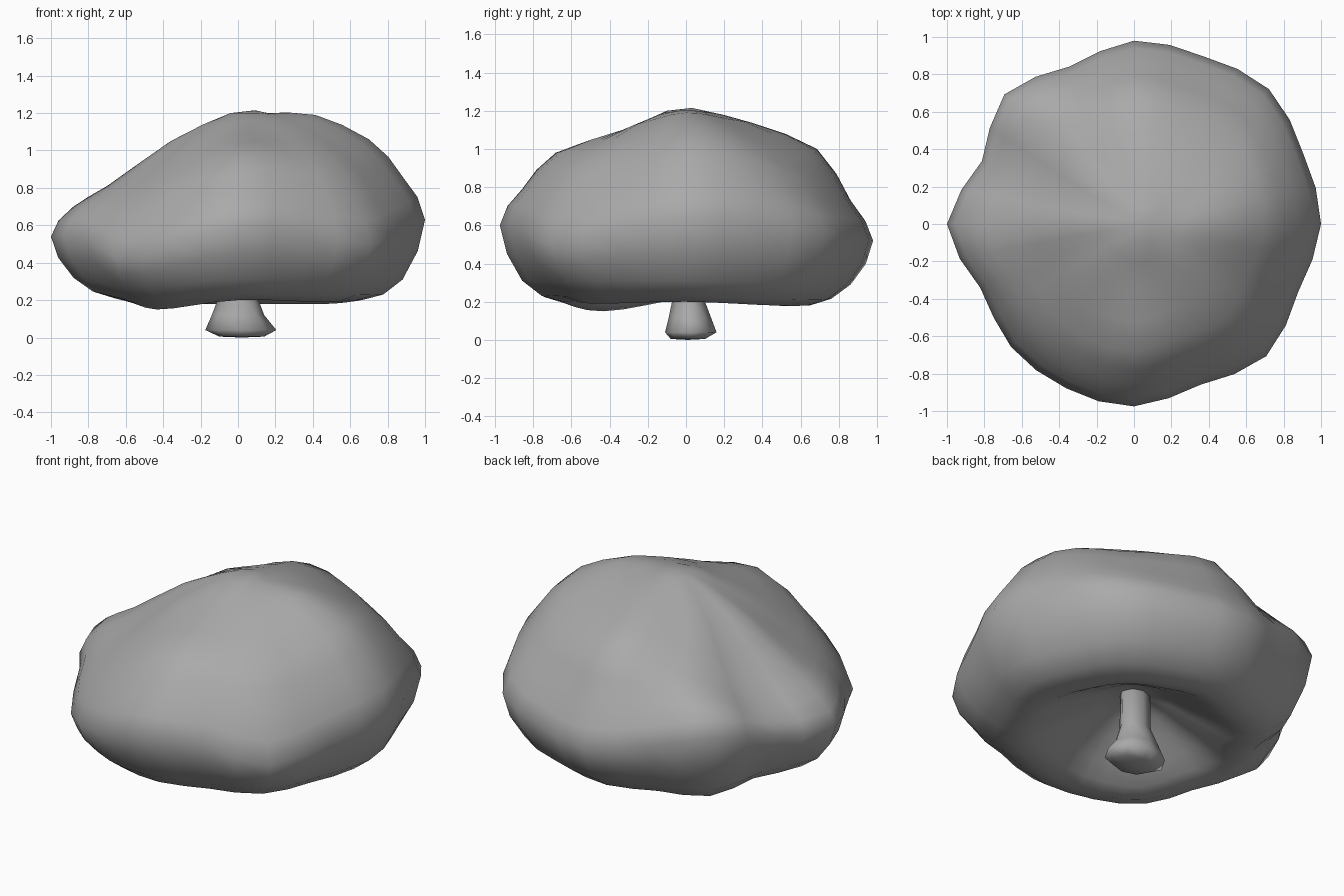
import bpy
import bmesh
from math import cos, sin, tau

cube = bpy.data.objects.get("Cube")
if cube:
    bpy.data.objects.remove(cube, do_unlink=True)

grey = bpy.data.materials.new("stone grey")
grey.use_nodes = True
colour = (0.4, 0.4, 0.4, 1)
grey.diffuse_color = colour
grey.node_tree.nodes["Principled BSDF"].inputs["Base Color"].default_value = colour


def spline(a, b, c, d, t):
    """Smooth value between b and c."""
    return b + 0.5 * t * (c - a + t * (2*a - 5*b + 4*c - d + t * (3*(b - c) + d - a)))


def around(values, turn):
    """Smooth value of a closed list at a fraction of a full turn."""
    n = len(values)
    i = int(turn * n)
    return spline(*(values[(i + k) % n] for k in (-1, 0, 1, 2)), turn * n - i)


def along(points, steps):
    """Smooth open path through the points."""
    p = [points[0]] + points + [points[-1]]
    path = [tuple(spline(*axis, s / steps) for axis in zip(*p[i:i + 4]))
            for i in range(len(points) - 1) for s in range(steps)]
    return path + [points[-1]]


def skin(name, rings, top, bottom):
    """Closed surface through rings listed from top to bottom."""
    bm = bmesh.new()
    loops = [[bm.verts.new(co) for co in ring] for ring in rings]
    n = len(loops[0])
    for upper, lower in zip(loops, loops[1:]):
        for i in range(n):
            j = (i + 1) % n
            bm.faces.new((upper[i], lower[i], lower[j], upper[j]))
    for pole, loop in ((top, loops[0]), (bottom, loops[-1])):
        tip = bm.verts.new(pole)
        for i in range(n):
            bm.faces.new((tip, loop[i], loop[(i + 1) % n]))
    bmesh.ops.recalc_face_normals(bm, faces=bm.faces)
    mesh = bpy.data.meshes.new(name)
    bm.to_mesh(mesh)
    bm.free()
    mesh.materials.append(grey)
    mesh.shade_smooth()
    obj = bpy.data.objects.new(name, mesh)
    bpy.context.collection.objects.link(obj)
    return obj


# Canopy: rim radius and heights, sampled anticlockwise from the left side
rim_radius = [1, .98, 1.02, .97, .98, .91, .98, .88,
              1, .89, .93, .95, .975, .93, 1, .95]
rim_height = [.63, .62, .56, .54, .52, .58, .66, .57,
              .54, .54, .43, .5, .6, .58, .5, .58]
brow_height = [.86, .85, .75, .73, .73, .76, .8, .68,
               .7, .7, .65, .71, .79, .8, .75, .8]
crown_height = [1.06, 1.04, .96, .98, 1, .94, .86, .8,
                .81, .82, .82, .89, .98, .98, .96, 1]
peak_height = [1.19, 1.15, 1.13, 1.07, 1.05, 1.06, 1.09, 1.13]
lip_height = [.2, .18, .18, .18, .21, .15, .2, .19]

SIDES = 32
profiles = []
for s in range(SIDES):
    t = s / SIDES
    r = around(rim_radius, t)
    lip = around(lip_height, t)
    path = along([(.1, 1.2), (.36 * r, around(peak_height, t)),
                  (.7 * r, around(crown_height, t)),
                  (.88 * r, around(brow_height, t)),
                  (r, around(rim_height, t)),
                  (.88 * r, lip + .11), (.66 * r, lip),
                  (.45 * r, lip + .09), (.2 * r, .41)], 2)
    # The peak leans towards the left side
    profiles.append([(a * cos(t * tau) + max(0, z - 1.1) * .6, a * sin(t * tau), z)
                     for a, z in path])
skin("canopy", list(zip(*profiles)), (.09, .03, 1.215), (0, 0, .48))

# Stem: flared foot, narrow neck, top buried in the canopy
stem_rings = []
for z, rx, ry, cx, cy in [(.55, .09, .07, 0, .01), (.24, .095, .075, 0, .01),
                          (.12, .14, .11, 0, .02), (.04, .19, .135, .015, .025),
                          (.005, .12, .09, .02, .01)]:
    stem_rings.append([(cx + rx * cos(k * tau / 8), cy + ry * sin(k * tau / 8), z)
                       for k in range(8)])
skin("stem", stem_rings, (0, .01, .56), (.02, .01, 0))
